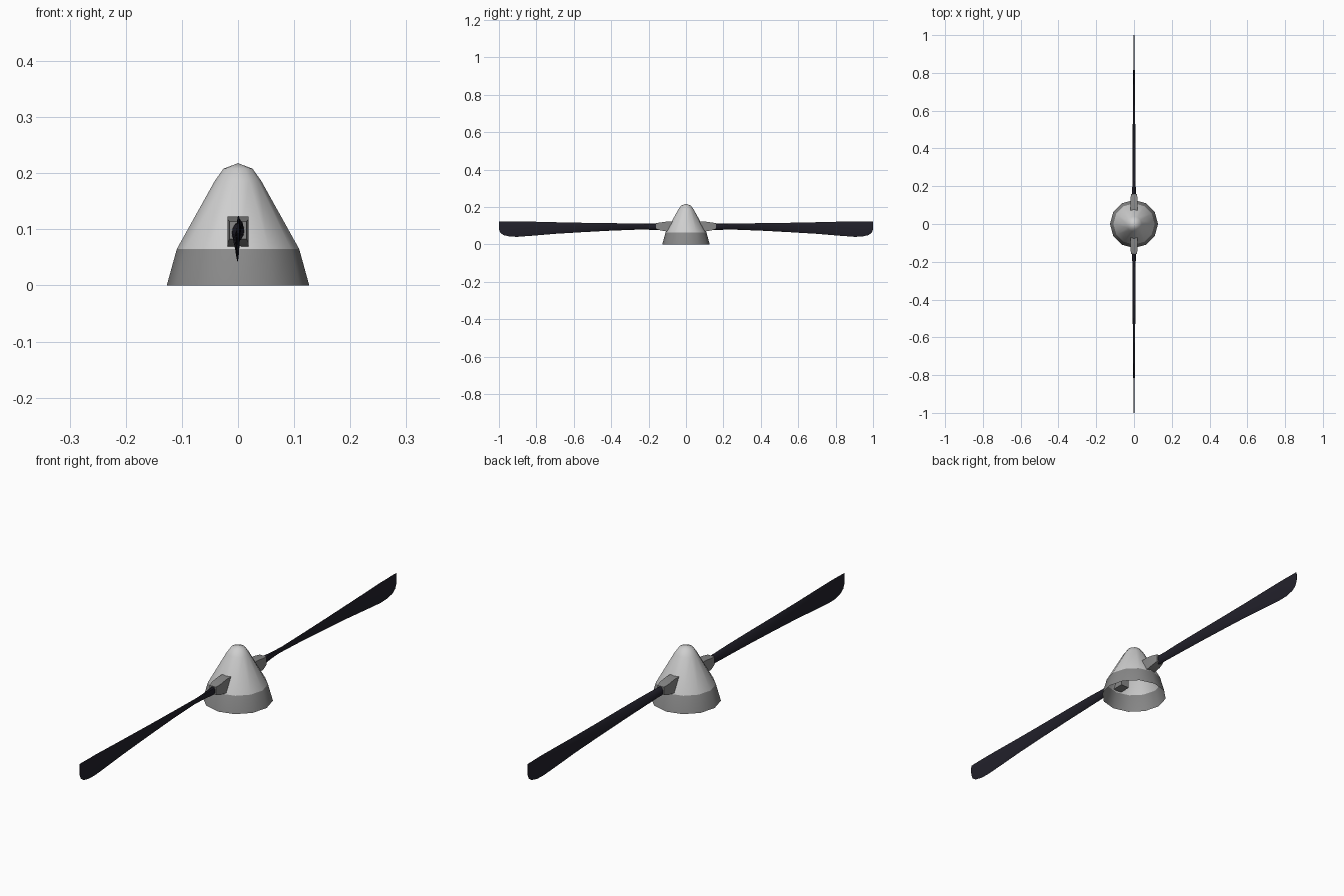
import bpy, bmesh, math

if "Cube" in bpy.data.objects:
    bpy.data.objects.remove(bpy.data.objects["Cube"])


def mat(name, col):
    m = bpy.data.materials.new(name)
    m.diffuse_color = (*col, 1)
    m.use_nodes = True
    m.node_tree.nodes["Principled BSDF"].inputs["Base Color"].default_value = m.diffuse_color
    return m


LIGHT = mat("light grey", (0.62, 0.62, 0.62))
GREY = mat("mid grey", (0.25, 0.25, 0.25))
DARK = mat("dark navy", (0.016, 0.015, 0.024))


def make(name, rings, mats, closed_ends=True, angle=40):
    """Skin a list of rings (equal point counts) into one object."""
    bm = bmesh.new()
    vs = [[bm.verts.new(p) for p in r] for r in rings]
    n = len(rings[0])
    for a, b in zip(vs, vs[1:]):
        for i in range(n):
            j = (i + 1) % n
            bm.faces.new((a[i], a[j], b[j], b[i]))
    if closed_ends:
        bm.faces.new(vs[0])
        bm.faces.new(vs[-1])
    bmesh.ops.remove_doubles(bm, verts=bm.verts, dist=1e-5)
    bmesh.ops.recalc_face_normals(bm, faces=bm.faces)
    me = bpy.data.meshes.new(name)
    bm.to_mesh(me)
    bm.free()
    ob = bpy.data.objects.new(name, me)
    bpy.context.collection.objects.link(ob)
    for m in mats:
        me.materials.append(m)
    bpy.ops.object.select_all(action='DESELECT')
    ob.select_set(True)
    bpy.context.view_layer.objects.active = ob
    bpy.ops.object.shade_smooth_by_angle(angle=math.radians(angle))
    return ob


# Spinner: open 12-sided shell, grey band at the bottom
profile = [(0.127, 0), (0.109, 0.065), (0.041, 0.187), (0.026, 0.208), (0, 0.218)]
rings = [[(r * math.cos(i * math.tau / 12), r * math.sin(i * math.tau / 12), z)
          for i in range(12)] for r, z in profile]
spinner = make("spinner", rings, [LIGHT, GREY], False)
for p in spinner.data.polygons:
    p.material_index = 1 if p.center.z < 0.065 else 0


# Cuff section: y, half width, z bottom, z top
CUFF = [(0.055, 0.019, 0.069, 0.123), (0.1, 0.019, 0.069, 0.123),
        (0.135, 0.019, 0.075, 0.118), (0.16, 0.015, 0.083, 0.114)]

# Blade section: y, z bottom, z top, half thickness, lean of the chord in x
BLADE = [(0.06, 0.08, 0.112, 0.011, 0.0), (0.165, 0.078, 0.113, 0.011, 0.002),
         (0.21, 0.079, 0.112, 0.007, 0.006), (0.27, 0.079, 0.112, 0.004, 0.008),
         (0.4, 0.074, 0.114, 0.004, 0.007), (0.55, 0.066, 0.116, 0.004, 0.005),
         (0.7, 0.057, 0.119, 0.004, 0.003), (0.82, 0.047, 0.122, 0.0035, 0.002),
         (0.9, 0.041, 0.124, 0.003, 0.001), (0.94, 0.042, 0.124, 0.003, 0.001),
         (0.975, 0.05, 0.124, 0.0025, 0), (0.993, 0.063, 0.124, 0.002, 0),
         (1.0, 0.08, 0.123, 0.0015, 0)]


def blade_ring(side, y, z0, z1, t, lean):
    pts = []
    for i in range(10):
        a = i * math.tau / 10
        c = math.cos(a)
        pts.append((t * math.sin(a) + lean * c, side * y,
                    (z0 + z1) / 2 + (z1 - z0) / 2 * c))
    return pts


# Two mirrored cuffs and blades
for side, label in ((-1, "front"), (1, "back")):
    make(label + "_cuff",
         [[(-w, side * y, a), (w, side * y, a), (w, side * y, b), (-w, side * y, b)]
          for y, w, a, b in CUFF], [GREY], angle=25)
    make(label + "_blade", [blade_ring(side, *s) for s in BLADE], [DARK])
